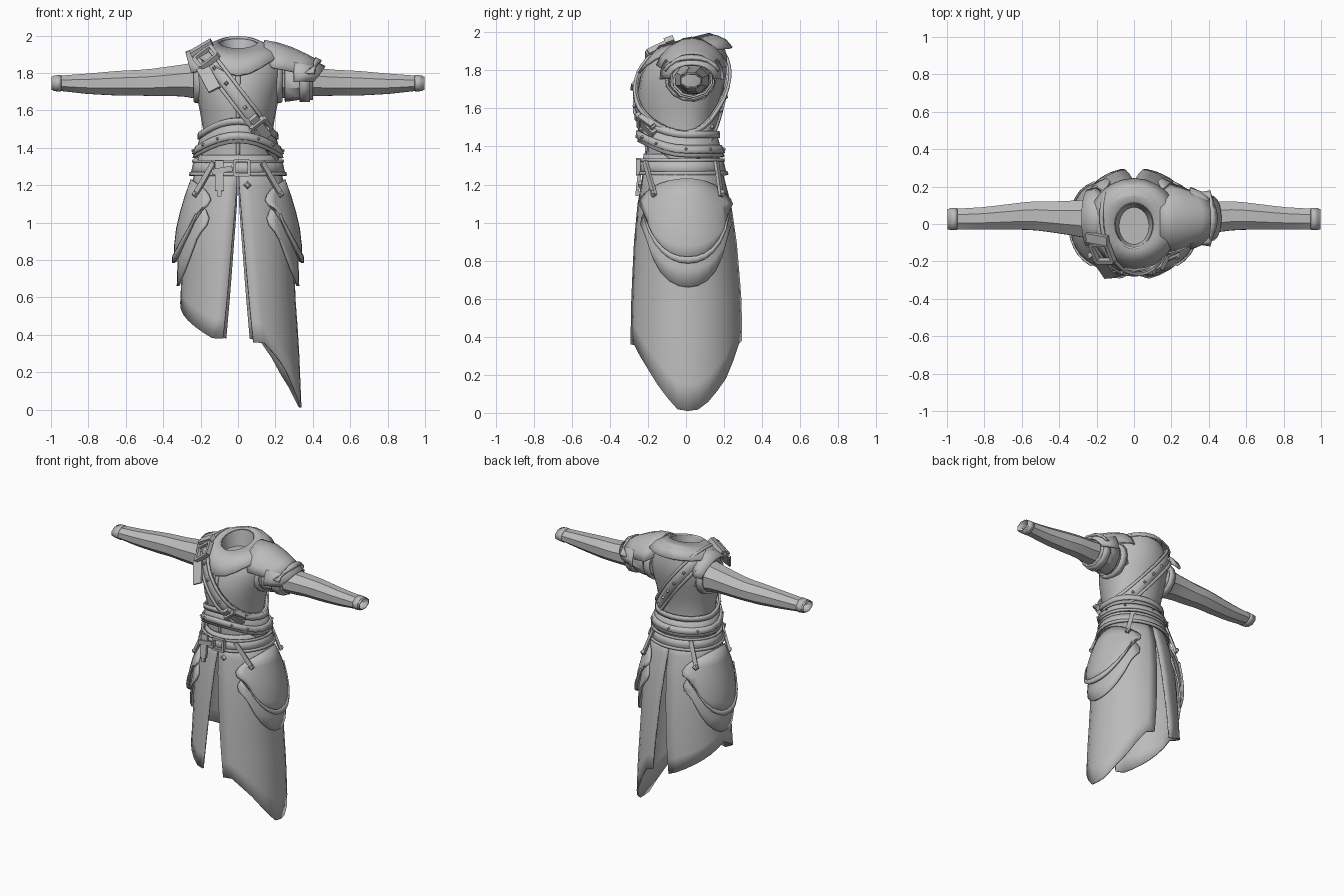
import bpy, bmesh, math
from math import sin, cos, radians, pi
from mathutils import Vector, Matrix
from mathutils.bvhtree import BVHTree

if "Cube" in bpy.data.objects:
    bpy.data.objects.remove(bpy.data.objects["Cube"])

cloth = bpy.data.materials.new("grey_cloth")
cloth.diffuse_color = (0.5, 0.5, 0.5, 1)
cloth.use_nodes = True
cloth.node_tree.nodes["Principled BSDF"].inputs["Base Color"].default_value = cloth.diffuse_color


def finish(name, bm, thick=0, angle=28):
    bmesh.ops.recalc_face_normals(bm, faces=bm.faces[:])
    me = bpy.data.meshes.new(name)
    bm.to_mesh(me)
    bm.free()
    me.materials.append(cloth)
    ob = bpy.data.objects.new(name, me)
    bpy.context.collection.objects.link(ob)
    if thick:
        m = ob.modifiers.new("thickness", 'SOLIDIFY')
        m.thickness, m.offset = thick, 0
    bpy.ops.object.select_all(action='DESELECT')
    ob.select_set(True)
    bpy.context.view_layer.objects.active = ob
    bpy.ops.object.shade_smooth_by_angle(angle=radians(angle))
    return ob


def grid(name, f, nu, nv, closed=False, thick=0, angle=28):
    """Sheet from f(u, v) with u, v in 0..1; closed joins the u ends."""
    bm = bmesh.new()
    cols = nu if closed else nu + 1
    vs = [[bm.verts.new(f(i / nu, j / nv)) for i in range(cols)] for j in range(nv + 1)]
    for j in range(nv):
        for i in range(nu):
            k = (i + 1) % cols
            bm.faces.new((vs[j][i], vs[j][k], vs[j + 1][k], vs[j + 1][i]))
    return finish(name, bm, thick, angle)


def lookup(table, t):
    """Linear interpolation in rows sorted by their first value."""
    t = min(max(t, table[0][0]), table[-1][0])
    for a, b in zip(table, table[1:]):
        if t <= b[0]:
            k = (t - a[0]) / (b[0] - a[0])
            return [p + (q - p) * k for p, q in zip(a, b)]


def bar(name, a, b, width, depth, facing):
    """Flat strip from a to b whose broad side looks along facing."""
    a, b = Vector(a), Vector(b)
    d = (b - a).normalized()
    side = d.cross(Vector(facing)).normalized()
    out = side.cross(d)
    m = Matrix((side * width, out * depth, b - a)).transposed().to_4x4()
    m.translation = (a + b) / 2
    bm = bmesh.new()
    bmesh.ops.create_cube(bm, size=1, matrix=m)
    return finish(name, bm)


# Torso: rings of height, half width, front, back, tilt towards the nape
torso = [(1.30, .205, -.21, .165, 0), (1.40, .19, -.205, .15, 0), (1.50, .187, -.225, .15, 0),
         (1.60, .205, -.25, .165, 0), (1.70, .225, -.25, .195, 0), (1.78, .24, -.235, .212, 0),
         (1.86, .232, -.20, .215, .05), (1.91, .19, -.165, .2, .12), (1.945, .13, -.14, .155, .2),
         (1.955, .1, -.125, .11, .25)]


def body(theta, z, off=0):
    _, w, f, b, tilt = lookup(torso, z)
    y = -cos(theta)
    y = y * (b + off) if y > 0 else -y * (f - off)
    return Vector(((w + off) * sin(theta), y, z + tilt * y))


bm = bmesh.new()
N = 24
rows = [[bm.verts.new(body(2 * pi * i / N, r[0])) for i in range(N)] for r in torso]
rows.append([bm.verts.new((.08 * sin(2 * pi * i / N), -.1 * cos(2 * pi * i / N) - .01, 1.87)) for i in range(N)])
for lo, hi in zip(rows, rows[1:]):
    for i in range(N):
        k = (i + 1) % N
        bm.faces.new((lo[i], lo[k], hi[k], hi[i]))
bm.faces.new(rows[-1])
tree = BVHTree.FromBMesh(bm)
finish("torso", bm)

# Collar with a pointed front, in two layers
for n, (off, drop, low) in enumerate([(.012, .1, .035), (.035, .09, .065)]):
    def collar(u, v):
        t = 2 * pi * u
        point = max(0, cos(t)) ** 4
        p = body(t, 1.955 - low * v, off * (.3 + .7 * v))
        p.z -= drop * point * v - .006
        p.y -= .035 * point * v
        return p
    grid(f"collar_{n}", collar, 24, 2, True, .012)

# Front closure seam
grid("front_placket", lambda u, v: body((u - .5) * .1, 1.33 + .5 * v, .006), 2, 8, thick=.008)


# Flared lower bodice and the band along its edge, rising at the front
def bodice(top, bottom, o1, o2):
    def f(u, v):
        t = 2 * pi * u
        rise = .08 * max(0, cos(t)) ** 2
        z = top + (bottom - top) * v + rise
        return body(t, z, o1 + (o2 - o1) * v)
    return f


grid("bodice_flare", bodice(1.46, 1.345, .008, .04), 28, 2, True, .012)
grid("bodice_band_upper", bodice(1.48, 1.445, .02, .022), 28, 1, True, .014)
grid("bodice_band_lower", bodice(1.405, 1.365, .032, .045), 28, 1, True, .014)
grid("waist_wrap", lambda u, v: body(2 * pi * u, 1.36 - .08 * v, .012), 28, 1, True, .01)

# Diagonal chest strap, wrapped around the torso in a tilted plane
mid = Vector((-.02, 0, 1.69))
along = Vector((-.61, 0, .79)).normalized()
across = Vector((along.z, 0, -along.x))


def on_strap(phi, w, off):
    d = along * cos(phi) + Vector((0, -1, 0)) * sin(phi)
    o = mid + across * w
    hit = tree.ray_cast(o, d)[0] or o + d * .25
    return hit + d * off


def strap(name, w0, w1, off):
    grid(name, lambda u, v: on_strap(2 * pi * u, w0 + (w1 - w0) * v, off), 36, 2, True, .014)


strap("chest_strap", -.045, .045, .016)
strap("strap_edge_upper", .03, .048, .026)
strap("strap_edge_lower", -.048, -.03, .026)


# Small diamond studs
def stud(p, out, size=.014):
    bm = bmesh.new()
    m = Vector(out).to_track_quat('Z', 'Y').to_matrix().to_4x4()
    m.translation = p
    bmesh.ops.create_cone(bm, cap_ends=True, segments=4, radius1=size, radius2=size * .5,
                          depth=.016, matrix=m)
    finish("stud", bm)


for deg in (50, 75, 110, 210, 235, 260, 285, 310):
    p = on_strap(radians(deg), 0, .028)
    stud(p, p - mid)
for deg in (28, 52, 90, 130, 180):
    for s in (1, -1):
        t = radians(deg) * s
        p = bodice(1.405, 1.365, .042, .055)((t / (2 * pi)), .5)
        stud(p, (sin(t), -cos(t), 0), .011)


# Square buckles on the strap
def strap_buckle(name, deg, half, depth):
    c = on_strap(radians(deg), 0, .03)
    out = (c - mid).normalized()
    run = across.cross(out)
    for k in (-1, 1):
        bar(name + "_side", c + across * half * k - run * half, c + across * half * k + run * half, .02, depth, out)
        bar(name + "_end", c + run * half * k - across * half, c + run * half * k + across * half, .02, depth, out)


strap_buckle("chest_buckle", 138, .045, .03)
strap_buckle("shoulder_buckle", 32, .055, .03)
bar("chest_buckle_tongue", on_strap(radians(122), 0, .035), on_strap(radians(150), 0, .035), .05, .03, (0, -1, 0))
bar("strap_tail", (-.19, -.19, 1.83), (-.125, -.285, 1.71), .07, .014, (-.2, -1, .6))
bar("shoulder_keeper", (-.25, -.07, 1.90), (-.14, -.09, 1.965), .05, .03, (-.5, -.3, .8))

# Sleeves: rings of reach, y centre, y radius, z centre, z radius
sleeve = [(.16, .02, .125, 1.76, .115), (.3, .03, .1, 1.76, .087), (.48, .04, .082, 1.748, .074),
          (.54, .045, .08, 1.748, .07), (.64, .04, .072, 1.745, .068), (.8, .03, .062, 1.742, .056),
          (.96, .026, .056, 1.745, .04), (1, .026, .056, 1.745, .036)]


def arm(s, x0, x1, off=0):
    def f(u, v):
        x, yc, ry, zc, rz = lookup(sleeve, x0 + (x1 - x0) * v)
        a = 2 * pi * (u + .06)
        return (s * x, yc + (ry + off) * cos(a), zc + (rz + off) * sin(a))
    return f


for s, side in ((1, "left"), (-1, "right")):
    grid(f"{side}_sleeve", arm(s, .16, .998), 8, 14, True, .006, 20)
    grid(f"{side}_sleeve_cuff", arm(s, .945, .985, .004), 8, 1, True, .006, 20)
    grid(f"{side}_armhole_trim", arm(s, .19, .235, .012), 14, 1, True, .015)
grid("arm_guard", arm(1, .25, .40, .012), 10, 2, True, .012)
grid("arm_guard_band", arm(1, .33, .385, .022), 10, 1, True, .012)

# Layered shoulder plates: reach, y radius, z centre, z radius
plate = [(.14, .14, 1.80, .165), (.22, .19, 1.765, .185), (.32, .165, 1.765, .15), (.44, .13, 1.765, .085),
         (.47, .12, 1.76, .075)]


def shoulder(s, x0, x1, spread, off, dip=0):
    def f(u, v):
        a = radians(spread) * (2 * u - 1)
        x, ry, zc, rz = lookup(plate, x0 + (x1 - x0) * v)
        x -= dip * v * abs(2 * u - 1) ** 2
        return (s * x, .03 + (ry + off) * sin(a), zc + (rz + off) * cos(a))
    return f


grid("shoulder_plate", shoulder(1, .14, .44, 72, .006, .1), 8, 4, thick=.012)
grid("shoulder_plate_rim", shoulder(1, .41, .445, 72, .014, .1), 8, 1, thick=.014)
grid("shoulder_under_plate", shoulder(1, .3, .465, 95, -.006, .06), 10, 2, thick=.012)
grid("shoulder_flap", shoulder(-1, .15, .28, 75, -.02, .03), 10, 2, thick=.012)

# Skirt surface: height, half width, front, back
skirt = [(0, .335, -.3, .3), (.36, .32, -.297, .297), (.6, .302, -.288, .29), (.9, .292, -.27, .262),
         (1.1, .268, -.25, .232), (1.2, .243, -.232, .205), (1.33, .212, -.212, .17)]


def hip(s, theta, z, off=0):
    _, w, f, b = lookup(skirt, z)
    y = -cos(theta)
    y = y * (b + off) if y > 0 else -y * (f - off)
    return Vector((s * (w + off) * sin(theta), y, z))


# Two skirt panels with slits at front and back; hem as angle, height
hems = {1: [(0, .36), (12, .36), (35, .25), (58, .11), (80, .005), (108, .02), (140, .17), (166, .36), (180, .38)],
        -1: [(0, .38), (12, .38), (90, .57), (168, .40), (180, .38)]}
for s, side in ((1, "left"), (-1, "right")):
    def panel(u, v):
        z = 1.3 + (lookup(hems[s], 180 * u)[1] - 1.3) * v
        start = .01 + .28 * max(0, 1.25 - z)
        end = pi - .01 - .25 * max(0, 1.15 - z)
        return hip(s, start + (end - start) * u, z)
    grid(f"{side}_skirt_panel", panel, 14, 9, thick=.01, angle=14)

    # Overlapping hip plates with rims
    def hip_plate(top, bottom, spread, off, part=0):
        def f(u, v):
            t = 2 * u - 1
            low = bottom + .25 * abs(t) ** 2.2
            hi = top - .05 * t * t
            k = part + (1 - part) * v
            z = hi + (low - hi) * k
            wide = spread * (.78 + .22 * sin(pi * min(1, k * 1.1)))
            return hip(s, radians(92 + wide * t), z, off * min(1, .25 + k * 1.2))
        return f
    grid(f"{side}_lower_hip_plate", hip_plate(1.15, .66, 60, .022), 10, 5, thick=.012)
    grid(f"{side}_upper_hip_plate", hip_plate(1.23, .79, 62, .042), 12, 5, thick=.014)
    grid(f"{side}_hip_plate_rim", hip_plate(1.23, .785, 62, .05, .92), 12, 1, thick=.014)

    # Hanging straps from the belt to the plates
    bar("front_hanger", (s * .13, -.215, 1.32), (s * .235, -.165, 1.14), .028, .016, (s * .6, -1, .2))
    bar("back_hanger", (s * .15, .16, 1.32), (s * .215, .185, 1.14), .028, .016, (s * .6, 1, .2))
    stud((s * .232, -.178, 1.155), (s * .6, -1, .2), .022)
    stud((s * .215, .197, 1.155), (s * .6, 1, .2), .022)
stud((.05, -.243, 1.2), (0, -1, 0), .022)

# Belt with edges, buckle and hanging tail
for name, z0, z1, off in (("belt", 1.33, 1.255, .018), ("belt_top_edge", 1.335, 1.32, .025),
                          ("belt_bottom_edge", 1.268, 1.25, .025)):
    grid(name, lambda u, v: hip(1, 2 * pi * u, z0 + (z1 - z0) * v, off), 28, 1, True, .014)
for k in (-1, 1):
    bar("belt_buckle_side", (.02 + .04 * k, -.25, 1.25), (.02 + .04 * k, -.25, 1.335), .016, .024, (0, -1, 0))
    bar("belt_buckle_end", (-.02, -.25, 1.293 + .038 * k), (.06, -.25, 1.293 + .038 * k), .016, .024, (0, -1, 0))
bar("belt_tail", (-.1, -.235, 1.33), (-.1, -.255, 1.17), .045, .018, (0, -1, 0))
bar("belt_tail_tip", (-.1, -.255, 1.18), (-.1, -.258, 1.14), .025, .016, (0, -1, 0))
bar("belt_loop", (-.14, -.25, 1.27), (-.03, -.255, 1.29), .03, .014, (0, -1, 0))
